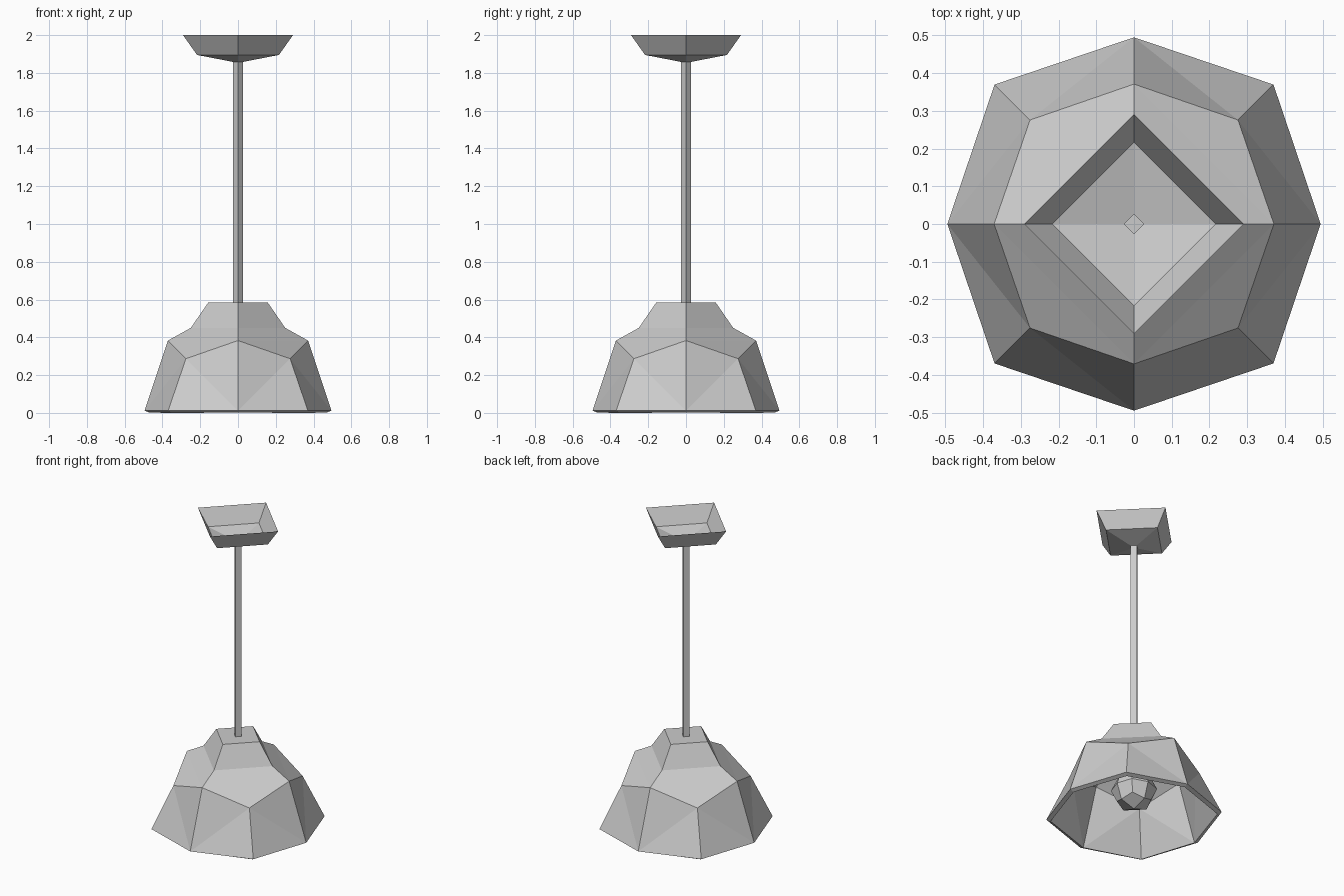
import bpy, bmesh
from math import cos, sin, pi

if "Cube" in bpy.data.objects:
    bpy.data.objects.remove(bpy.data.objects["Cube"], do_unlink=True)

grey = bpy.data.materials.new("light grey")
grey.use_nodes = True
colour = (0.6, 0.6, 0.6, 1)
grey.diffuse_color = colour
grey.node_tree.nodes["Principled BSDF"].inputs["Base Color"].default_value = colour


def finish(name, bm):
    mesh = bpy.data.meshes.new(name)
    bm.to_mesh(mesh)
    bm.free()
    mesh.materials.append(grey)
    obj = bpy.data.objects.new(name, mesh)
    bpy.context.collection.objects.link(obj)
    return obj


def ring(bm, radius, z, turn=0.0):
    """Four vertices on the axes, or on the diagonals with turn = pi / 4."""
    return [bm.verts.new((radius * cos(k * pi / 2 + turn),
                          radius * sin(k * pi / 2 + turn), z)) for k in range(4)]


def bridge(bm, low, high):
    for k in range(4):
        n = (k + 1) % 4
        bm.faces.new((low[k], low[n], high[n], high[k]))


# Faceted shade: axis points and diagonal corners alternate, then a square neck
bm = bmesh.new()
rim = ring(bm, 0.495, 0.012)
rim_corner = ring(bm, 0.523, 0.012, pi / 4)
shoulder = ring(bm, 0.371, 0.383)
corner = ring(bm, 0.39, 0.287, pi / 4)
neck = ring(bm, 0.25, 0.45)
top = ring(bm, 0.157, 0.585)
for k in range(4):
    n = (k + 1) % 4
    bm.faces.new((rim[k], rim_corner[k], corner[k]))
    bm.faces.new((rim[k], corner[k], shoulder[k]))
    bm.faces.new((rim_corner[k], rim[n], corner[k]))
    bm.faces.new((rim[n], shoulder[n], corner[k]))
    bm.faces.new((shoulder[k], corner[k], shoulder[n]))
    bm.faces.new((shoulder[k], shoulder[n], neck[n], neck[k]))
bridge(bm, neck, top)
bm.faces.new(top)
shade = finish("lamp_shade", bm)
wall = shade.modifiers.new("wall", "SOLIDIFY")
wall.thickness = 0.028
wall.offset = -1

# Bulb: a cube rounded once
bm = bmesh.new()
bmesh.ops.create_cube(bm, size=0.26)
bulb = finish("bulb", bm)
bulb.location.z = 0.19
rounding = bulb.modifiers.new("rounding", "SUBSURF")
rounding.levels = rounding.render_levels = 1
rounding.use_limit_surface = False

# Square hanging rod
bm = bmesh.new()
bottom, end = ring(bm, 0.027, 0.57), ring(bm, 0.027, 1.865)
bridge(bm, bottom, end)
bm.faces.new(end)
bm.faces.new(bottom[::-1])
finish("hanging_rod", bm)

# Open ceiling cup with a shallow pointed floor
bm = bmesh.new()
floor, lip = ring(bm, 0.217, 1.895), ring(bm, 0.291, 2.0)
bridge(bm, floor, lip)
tip = bm.verts.new((0, 0, 1.853))
for k in range(4):
    bm.faces.new((tip, floor[(k + 1) % 4], floor[k]))
finish("ceiling_cup", bm)
